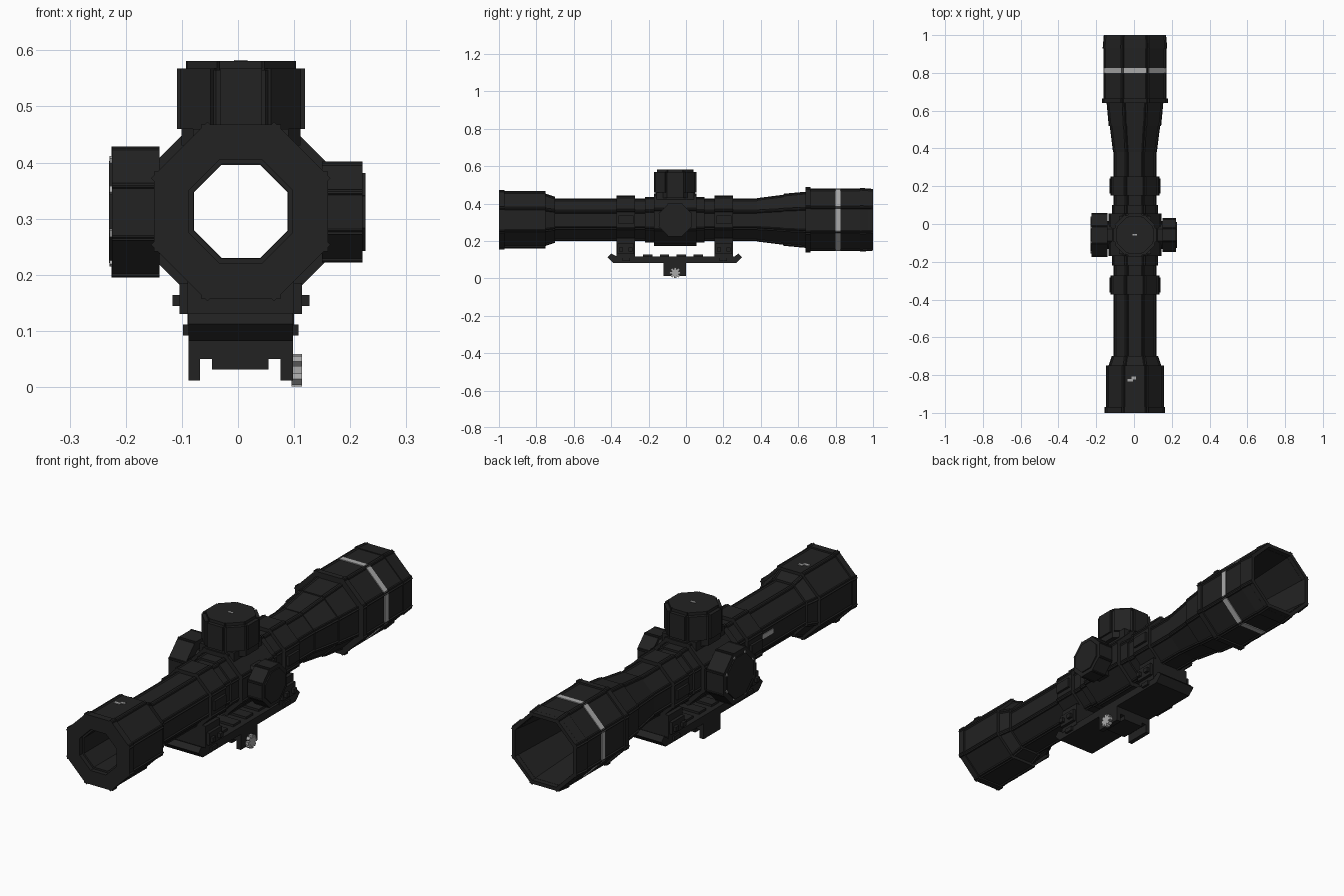
import bpy, bmesh, math
from mathutils import Matrix, Vector

cube = bpy.data.objects.get("Cube")
if cube:
    bpy.data.objects.remove(cube, do_unlink=True)

CX, CZ, TY = 0.005, 0.313, -0.058      # tube axis and turret position
TAN = math.tan(math.pi / 8)


def material(name, value):
    m = bpy.data.materials.new(name)
    m.use_nodes = True
    color = (value, value, value, 1)
    m.diffuse_color = color
    m.node_tree.nodes["Principled BSDF"].inputs["Base Color"].default_value = color
    return m


BLACK = material("matte black", 0.016)
SILVER = material("silver", 0.4)


def finish(name, bm, mat):
    bmesh.ops.recalc_face_normals(bm, faces=bm.faces)
    me = bpy.data.meshes.new(name)
    bm.to_mesh(me)
    bm.free()
    me.materials.append(mat)
    ob = bpy.data.objects.new(name, me)
    bpy.context.scene.collection.objects.link(ob)
    return ob


def add_box(bm, lo, hi, matrix=Matrix()):
    lo, hi = Vector(lo), Vector(hi)
    m = matrix @ Matrix.Translation((lo + hi) / 2) @ Matrix.Diagonal((*(hi - lo), 1))
    bmesh.ops.create_cube(bm, size=1, matrix=m)


def boxes(name, spans, mat=BLACK):
    bm = bmesh.new()
    for lo, hi in spans:
        add_box(bm, lo, hi)
    return finish(name, bm, mat)


def tube(name, y0, y1, a0, a1, b0, b1, lap=0.007, mat=BLACK):
    """Hollow octagon of eight overlapping plates; a is outer, b inner apothem."""
    bm = bmesh.new()
    for i in range(8):
        turn = Matrix.Translation((CX, 0, CZ)) @ Matrix.Rotation(i * math.pi / 4, 4, 'Y')
        rings = []
        for y, a, b in ((y0, a0, b0), (y1, a1, b1)):
            w = a * TAN + lap
            rings.append([bm.verts.new(turn @ Vector(p)) for p in
                          ((-w, y, b), (w, y, b), (w, y, a), (-w, y, a))])
        r, s = rings
        bm.faces.new(r)
        bm.faces.new(s)
        for k in range(4):
            n = (k + 1) % 4
            bm.faces.new((r[k], r[n], s[n], s[k]))
    return finish(name, bm, mat)


def cog(name, center, axis, h0, h1, a, width, mat=BLACK):
    """Solid faceted knob made of four crossed boxes along an axis."""
    bm = bmesh.new()
    aim = Vector(axis).to_track_quat('Z', 'Y').to_matrix().to_4x4()
    for i in range(4):
        m = Matrix.Translation(center) @ aim @ Matrix.Rotation(i * math.pi / 4, 4, 'Z')
        add_box(bm, (-a, -width / 2, h0), (a, width / 2, h1), m)
    return finish(name, bm, mat)


# Eyepiece, main tube and objective bell
tube("eyepiece_rim", -1.0, -0.97, 0.155, 0.155, 0.092, 0.092)
tube("eyepiece", -0.98, -0.75, 0.148, 0.148, 0.084, 0.084)
tube("eyepiece_collar", -0.76, -0.70, 0.138, 0.118, 0.084, 0.084)
tube("main_tube", -0.72, 0.40, 0.108, 0.108, 0.083, 0.083)
tube("bell_neck", 0.38, 0.53, 0.111, 0.130, 0.083, 0.09)
tube("bell_step", 0.52, 0.65, 0.134, 0.146, 0.09, 0.11)
tube("objective_flange", 0.64, 0.665, 0.170, 0.170, 0.11, 0.115)
tube("objective_housing", 0.66, 0.98, 0.162, 0.162, 0.115, 0.142)
tube("objective_rim", 0.93, 1.0, 0.166, 0.160, 0.14, 0.144)
tube("silver_band", 0.80, 0.827, 0.166, 0.166, 0.155, 0.155, lap=-0.004, mat=SILVER)

# Turret body
tube("turret_saddle", -0.17, 0.055, 0.136, 0.136, 0.083, 0.083)
for side, y0, y1 in (("front", -0.22, -0.16), ("back", 0.05, 0.10)):
    tube("saddle_step_" + side, y0, y1, 0.117, 0.117, 0.083, 0.083)
boxes("turret_base", [((CX - 0.085, TY - 0.1, 0.42), (CX + 0.085, TY + 0.1, 0.46))])

# Top turret with recessed grooves and cap
top = (CX, TY, 0)
cog("top_turret_core", top, (0, 0, 1), 0.43, 0.565, 0.106, 2 * 0.106 * TAN)
cog("top_turret_grip", top, (0, 0, 1), 0.46, 0.568, 0.114, 0.075)
cog("top_turret_cap", top, (0, 0, 1), 0.56, 0.581, 0.098, 0.076)
boxes("turret_top_mark", [((CX - 0.012, TY - 0.004, 0.58), (CX + 0.012, TY + 0.004, 0.583))], SILVER)

# Side turrets
for name, sx, a, x0, x1 in (("left_knob", 1, 0.087, 0.15, 0.222),
                            ("right_knob", -1, 0.114, 0.14, 0.225)):
    mid, axis = (0, TY, CZ - 0.001), (sx, 0, 0)
    cog(name + "_boss", mid, axis, 0.10, x0 + 0.01, 0.075, 0.062)
    cog(name, mid, axis, x0, x1, a, 2 * a * TAN + 0.008)
    cog(name + "_cap", mid, axis, x1 - 0.01, x1 + 0.005, a * 0.8, a * 0.66)

# Small index studs on the larger knob
bm = bmesh.new()
for i in range(8):
    m = Matrix.Translation((0, TY, CZ)) @ Matrix.Rotation((i + 0.5) * math.pi / 4, 4, 'X')
    add_box(bm, (-0.229, -0.006, 0.092), (-0.222, 0.006, 0.104), m)
finish("knob_studs", bm, SILVER)

# Index plates on the tube and eyepiece
boxes("eyepiece_mark", [((-0.035, -0.835, CZ + 0.145), (-0.005, -0.82, CZ + 0.151)),
                        ((-0.012, -0.822, CZ + 0.145), (0.01, -0.808, CZ + 0.151))], SILVER)
boxes("tube_side_mark", [((CX - 0.111, -0.47, 0.315), (CX - 0.106, -0.39, 0.335))], SILVER)

# Mounting rings, legs and screws
for side, y0, y1 in (("front", -0.372, -0.272), ("back", 0.152, 0.252)):
    tube(side + "_ring", y0, y1, 0.124, 0.124, 0.09, 0.09)
    ym = (y0 + y1) / 2
    boxes(side + "_ring_leg", [
        ((CX - 0.095, y0, 0.11), (CX + 0.095, y1, 0.215)),
        ((CX - 0.109, y0 + 0.006, 0.13), (CX + 0.109, y1 - 0.006, 0.185))])
    boxes(side + "_ring_screws", [
        ((CX - 0.122, y - 0.011, 0.144), (CX + 0.122, y + 0.011, 0.164))
        for y in (ym - 0.026, ym + 0.026)])
    boxes(side + "_ring_lugs", [
        ((CX - 0.135, y0 + 0.01, CZ - 0.022), (CX + 0.135 - 0.25, y1 - 0.01, CZ + 0.022)),
        ((CX + 0.115, y0 + 0.01, CZ - 0.022), (CX + 0.135, y1 - 0.01, CZ + 0.022))])

# Base rail extruded across x from its side profile
profile = [(-0.42, 0.112), (-0.40, 0.132), (-0.37, 0.117), (0.26, 0.117),
           (0.28, 0.132), (0.30, 0.112), (0.27, 0.082), (-0.39, 0.082)]
bm = bmesh.new()
face = bm.faces.new([bm.verts.new((CX - 0.093, y, z)) for y, z in profile])
out = bmesh.ops.extrude_face_region(bm, geom=[face])
bmesh.ops.translate(bm, vec=(0.186, 0, 0),
                    verts=[v for v in out["geom"] if isinstance(v, bmesh.types.BMVert)])
finish("base_rail", bm, BLACK)
boxes("rail_ridges", [((CX - 0.07, y, 0.11), (CX + 0.07, y + 0.05, 0.127))
                      for y in (-0.23, -0.14, -0.05, 0.04)])
boxes("rail_side_tabs", [((CX - 0.103, y, 0.092), (CX + 0.103, y + 0.04, 0.111))
                         for y in (-0.34, 0.18)])

# Clamp under the rail with its thumb nut
y0, y1 = -0.12, 0.0
boxes("rail_clamp", [((CX - 0.093, y0, 0.05), (CX + 0.093, y1, 0.083)),
                     ((CX - 0.093, y0, 0.012), (CX - 0.073, y1, 0.055)),
                     ((CX + 0.071, y0, 0.012), (CX + 0.093, y1, 0.055)),
                     ((CX - 0.051, y0, 0.031), (CX + 0.049, y1, 0.055))])
cog("clamp_nut", (0, TY, 0.03), (1, 0, 0), 0.095, 0.114, 0.029, 0.014, SILVER)
